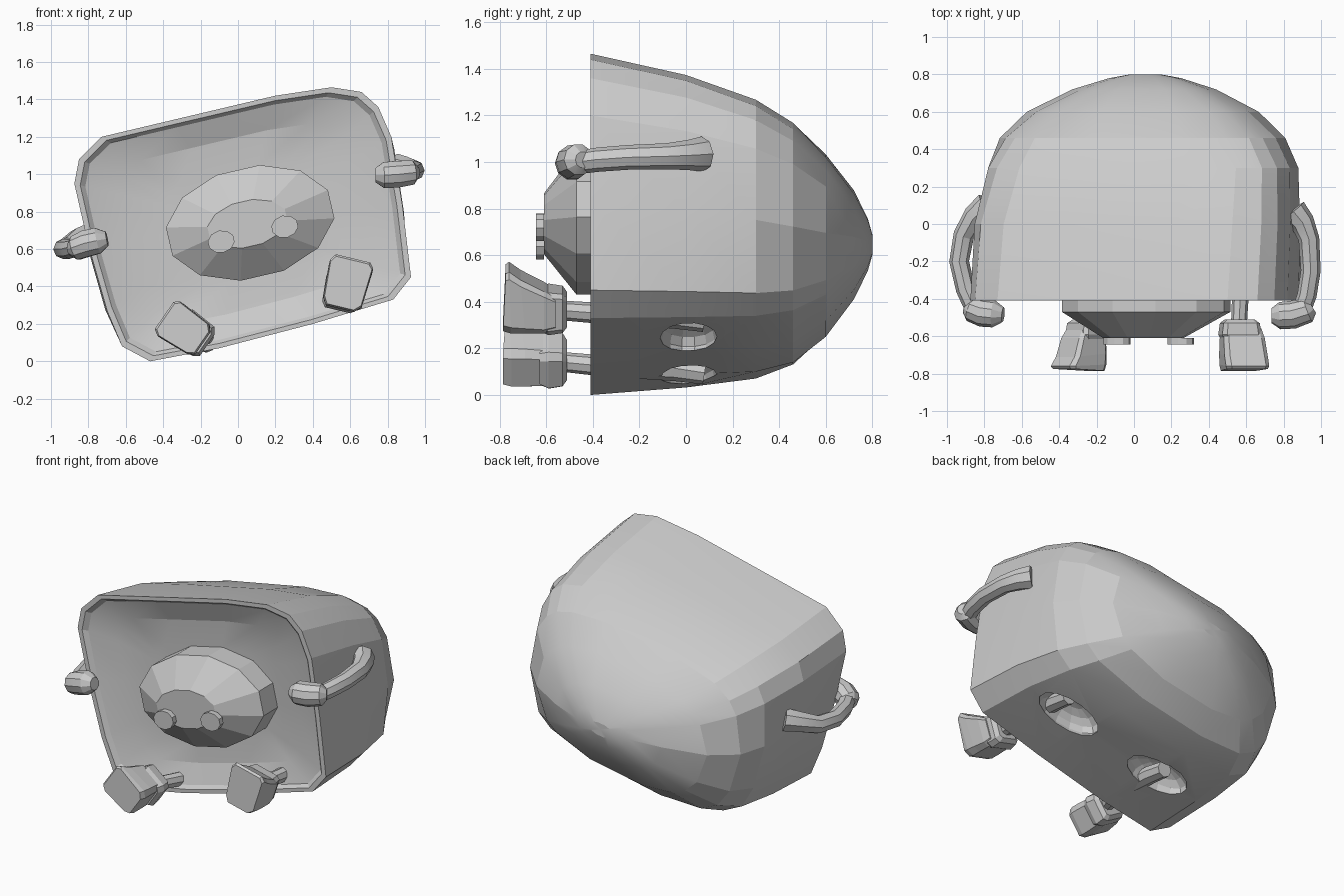
import bpy, bmesh, math
from mathutils import Vector

old = bpy.data.objects.get("Cube")
if old:
    bpy.data.objects.remove(old)

grey = bpy.data.materials.new("plain grey")
grey.use_nodes = True
grey.diffuse_color = (0.6, 0.6, 0.6, 1)
grey.node_tree.nodes["Principled BSDF"].inputs["Base Color"].default_value = (0.6, 0.6, 0.6, 1)


def loft(name, rings, smooth=0):
    """Skin equal-length rings of points and cap both ends."""
    bm = bmesh.new()
    loops = [[bm.verts.new(p) for p in ring] for ring in rings]
    for a, b in zip(loops, loops[1:]):
        for i in range(len(a)):
            j = (i + 1) % len(a)
            bm.faces.new((a[i], a[j], b[j], b[i]))
    for end in (loops[0], loops[-1]):
        centre = sum((v.co for v in end), Vector()) / len(end)
        tip = bm.verts.new(centre)
        for i in range(len(end)):
            bm.faces.new((end[i], end[(i + 1) % len(end)], tip))
    bmesh.ops.recalc_face_normals(bm, faces=bm.faces)
    mesh = bpy.data.meshes.new(name)
    bm.to_mesh(mesh)
    bm.free()
    mesh.materials.append(grey)
    obj = bpy.data.objects.new(name, mesh)
    bpy.context.collection.objects.link(obj)
    bpy.context.view_layer.objects.active = obj
    bpy.ops.object.select_all(action='DESELECT')
    obj.select_set(True)
    if smooth:
        bpy.ops.object.shade_smooth_by_angle(angle=math.radians(smooth))
    return obj


def oval(cx, cz, rx, rz, y, n, tilt=0.0):
    """Tilted ellipse facing the front."""
    ring = []
    for i in range(n):
        a = 2 * math.pi * (i + 0.5) / n
        u, w = rx * math.cos(a), rz * math.sin(a)
        ring.append((cx + u * math.cos(tilt) - w * math.sin(tilt), y,
                     cz + u * math.sin(tilt) + w * math.cos(tilt)))
    return ring


def tube(name, path, radii, n=8):
    """Round limb along a path with a radius at each point."""
    pts = [Vector(p) for p in path]
    rings = []
    for i, p in enumerate(pts):
        d = (pts[min(i + 1, len(pts) - 1)] - pts[max(i - 1, 0)]).normalized()
        side = d.cross(Vector((0, 0, 1))).normalized()
        up = side.cross(d)
        rings.append([p + radii[i] * (side * math.cos(a) + up * math.sin(a))
                      for a in (2 * math.pi * k / n for k in range(n))])
    return loft(name, rings, 25)


# Body: tilted rounded box outline, domed at the back, shallow dish at the front
outline = [(-.47, .0), (-.62, .08), (-.70, .27), (-.80, .62), (-.875, .95), (-.85, 1.08),
           (-.73, 1.20), (-.35, 1.29), (.2, 1.42), (.5, 1.465), (.66, 1.44), (.75, 1.36),
           (.82, 1.20), (.88, .83), (.925, .45), (.83, .33), (.4, .2), (-.1, .07)]
CX, CZ = .025, .735
TILT = math.radians(13)


def section(y, sx, sz, cx=CX, cz=CZ, rounding=0.0, lean=0.0):
    """Scaled outline, blended towards a tilted ellipse, its top leaning to the left."""
    ring = []
    for x, z in outline:
        u, w = x - CX, z - CZ
        a = math.atan2(w, u) - TILT
        radius = 1 / math.hypot(math.cos(a) / .88, math.sin(a) / .66)
        k = 1 + rounding * (radius / math.hypot(u, w) - 1)
        dz = w * k * sz / (1 - .085 * rounding)
        ring.append((cx + u * k * sx / (1 - .035 * rounding) + lean * dz, y, cz + dz))
    return ring


body = loft("body_shell", [
    section(-.32, .45, .45), section(-.335, .73, .73), section(-.385, .935, .93),
    section(-.41, .965, .96), section(-.41, 1, 1),
    section(0, .995, .92, .03, .705, .08, .04), section(.3, .955, .832, .04, .67, .3, .11),
    section(.46, .865, .73, .04, .65, .5, .13), section(.6, .69, .545, .045, .64, .75, .14),
    section(.72, .42, .32, .055, .645, 1, .14), section(.78, .21, .155, .06, .645, 1, .14),
    section(.80, .09, .06, .06, .645, 1, .14)], 14)

# Leg sockets hollowed out of the underside
for x, z in ((-.17, .09), (.51, .26)):
    bpy.ops.mesh.primitive_uv_sphere_add(segments=14, ring_count=8, location=(x, .01, z))
    cutter = bpy.context.object
    cutter.scale = (.22, .125, .10)
    cutter.rotation_euler.y = -math.radians(14)
    cutter.hide_render = True
    cutter.data.materials.append(grey)
    cut = body.modifiers.new("socket", 'BOOLEAN')
    cut.operation = 'DIFFERENCE'
    cut.object = cutter
    bpy.context.view_layer.objects.active = body
    bpy.ops.object.modifier_apply(modifier=cut.name)
    bpy.data.objects.remove(cutter)

# Snout with a bevelled front
loft("snout", [oval(.065, .74, .46, .30, -.32, 12, TILT),
               oval(.065, .74, .46, .30, -.47, 12, TILT),
               oval(.05, .735, .22, .125, -.61, 12, TILT)])

# Nostril discs
for name, x, z in (("right_nostril", -.09, .64), ("left_nostril", .25, .72)):
    loft(name, [oval(x, z, .073, .06, y, 10, TILT) for y in (-.61, -.645)])

# Arms curving forward from the sides, with mitten hands
arms = {
    "left": ([(.85, .07, 1.035), (.90, .01, 1.03), (.935, -.08, 1.025), (.945, -.25, 1.02),
              (.925, -.38, 1.01), (.90, -.45, 1.0)],
             [(.955, -.445, 1.01), (.93, -.46, 1.01), (.85, -.485, 1.0), (.78, -.49, .995),
              (.735, -.49, .995)]),
    "right": ([(-.78, .10, .67), (-.85, .04, .65), (-.91, -.06, .61), (-.935, -.2, .60),
               (-.90, -.35, .60), (-.86, -.44, .61)],
              [(-.90, -.44, .60), (-.87, -.455, .605), (-.81, -.475, .63), (-.75, -.48, .645),
               (-.70, -.485, .655)]),
}
for side, (arm, hand) in arms.items():
    tube(side + "_arm", arm, [.075, .065, .056, .053, .052, .05])
    tube(side + "_hand", hand, [.035, .068, .075, .073, .04], 10)


# Legs reach out of the dish; boots have the sole forward and the toe raised
def boot_ring(y, heel, toe, half, lean=0.0):
    h, t = Vector(heel), Vector(toe)
    along = (t - h).normalized()
    across = Vector((along.y, -along.x))
    mid, length = (h + t) / 2, (t - h).length / 2
    ring = []
    for u, v in ((-.7, -1), (.6, -1), (.9, -.75), (1, .8), (.8, 1), (-.8, 1), (-1, .75), (-.9, -.7)):
        p = mid + along * length * v + across * half * u
        ring.append((p.x, y + lean * v, p.y))
    return ring


# Each boot: leg root, ankle, heel, toe, half width
boots = {
    "left": ((.57, .35), (.56, .365), (.55, .28), (.615, .55), .118),
    "right": ((-.17, .125), (-.24, .145), (-.185, .10), (-.395, .245), .11),
}
for side, (root, ankle, heel, toe, half) in boots.items():
    r, a, h, t = Vector(root), Vector(ankle), Vector(heel), Vector(toe)
    up = (t - h).normalized()
    tube(side + "_leg", [(r.x, .08, r.y - .03), (r.x, -.05, r.y - .01),
                         (r.x, -.36, r.y), (a.x, -.56, a.y)], [.05, .055, .045, .042])
    loft(side + "_boot_cuff", [boot_ring(y, a - up * s, a + up * s, s * 1.12)
                               for y, s in ((-.51, .065), (-.53, .088), (-.59, .096), (-.63, .08))])
    loft(side + "_boot", [boot_ring(-.56, h + up * .015, h + up * .16, half * .85),
                          boot_ring(-.61, h, h + up * .19, half * .95),
                          boot_ring(-.70, h, h + (t - h) * .87, half, -.01),
                          boot_ring(-.755, h, t, half, -.005),
                          boot_ring(-.78, h + up * .01, t - up * .01, half * .95, .006)])
